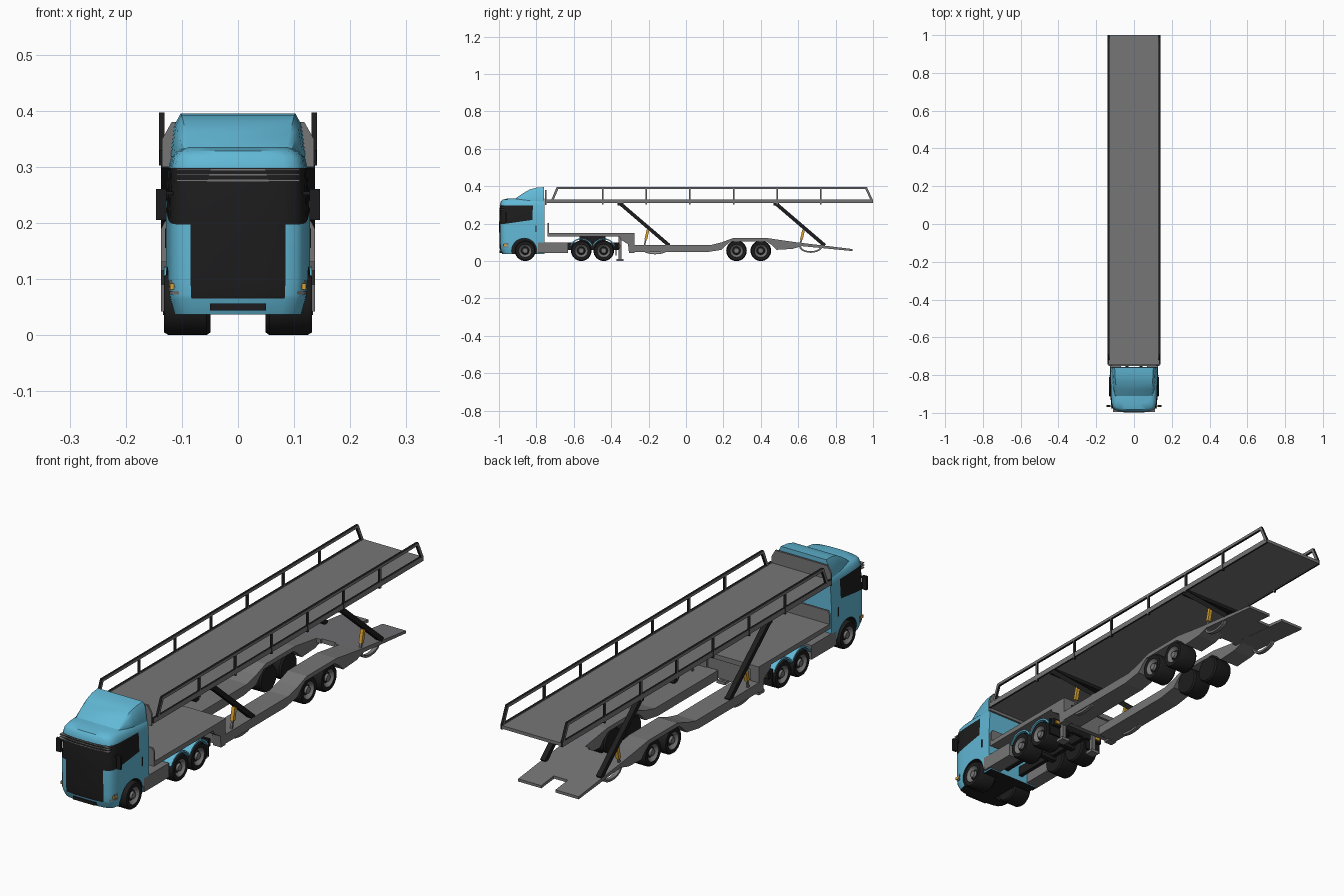
import bpy, bmesh, math

if "Cube" in bpy.data.objects:
    bpy.data.objects.remove(bpy.data.objects["Cube"])


def material(name, rgb):
    m = bpy.data.materials.new(name)
    m.diffuse_color = (*rgb, 1)
    m.use_nodes = True
    m.node_tree.nodes["Principled BSDF"].inputs["Base Color"].default_value = m.diffuse_color
    return m


BLUE = material("cab_blue", (0.12, 0.48, 0.67))
GRAY = material("deck_gray", (0.18, 0.18, 0.185))
DARK = material("black", (0.012, 0.012, 0.013))
AMBER = material("amber", (0.7, 0.36, 0.03))


def finish(name, bm, mats, mirror=False, smooth=False):
    bmesh.ops.remove_doubles(bm, verts=bm.verts, dist=1e-5)
    bmesh.ops.recalc_face_normals(bm, faces=bm.faces)
    me = bpy.data.meshes.new(name)
    bm.to_mesh(me)
    bm.free()
    for m in mats:
        me.materials.append(m)
    ob = bpy.data.objects.new(name, me)
    bpy.context.collection.objects.link(ob)
    if mirror:
        ob.modifiers.new("mirror", 'MIRROR')
    if smooth:
        shade(ob)
    return ob


def shade(ob):
    bpy.ops.object.select_all(action='DESELECT')
    ob.select_set(True)
    bpy.context.view_layer.objects.active = ob
    bpy.ops.object.shade_smooth_by_angle(angle=math.radians(35))


def prism(name, pts, a, b, mat, mirror=False, axis='x'):
    """Extrude a (y,z) profile along x, or an (x,z) profile along y."""
    bm = bmesh.new()
    rows = [[bm.verts.new((t, p, q) if axis == 'x' else (p, t, q)) for p, q in pts] for t in (a, b)]
    n = len(pts)
    bm.faces.new(rows[0])
    bm.faces.new(rows[1])
    for i in range(n):
        j = (i + 1) % n
        bm.faces.new((rows[0][i], rows[0][j], rows[1][j], rows[1][i]))
    return finish(name, bm, [mat], mirror)


def box(name, x, y, z, mat, mirror=False):
    return prism(name, [(y[0], z[0]), (y[1], z[0]), (y[1], z[1]), (y[0], z[1])], x[0], x[1], mat, mirror)


def bar(name, p, q, t, x, mat):
    """Mirrored straight bar between two (y,z) points, t thick."""
    d = math.hypot(q[0] - p[0], q[1] - p[1])
    ny, nz = -(q[1] - p[1]) / d * t / 2, (q[0] - p[0]) / d * t / 2
    return prism(name, [(p[0] + ny, p[1] + nz), (q[0] + ny, q[1] + nz),
                        (q[0] - ny, q[1] - nz), (p[0] - ny, p[1] - nz)], x[0], x[1], mat, True)


def gray_sides(ob):
    """Rails are black with gray faces towards the sides."""
    ob.data.materials.append(GRAY)
    for f in ob.data.polygons:
        f.material_index = 1 if abs(f.normal.x) > .5 else 0


def lathe(name, prof, y, z, mats, idx, mirror=True, n=32):
    """Spin a (radius, x) profile around an axle; idx = material per profile step."""
    bm = bmesh.new()
    rings = [[bm.verts.new((x, y + r * math.cos(2 * math.pi * i / n), z + r * math.sin(2 * math.pi * i / n)))
              for i in range(n)] if r else [bm.verts.new((x, y, z))] * n for r, x in prof]
    for k in range(len(prof) - 1):
        for i in range(n):
            j = (i + 1) % n
            loop = list(dict.fromkeys((rings[k][i], rings[k][j], rings[k + 1][j], rings[k + 1][i])))
            bm.faces.new(loop).material_index = idx[k]
    return finish(name, bm, mats, mirror, True)


def loft(bm, rings):
    loops = [[bm.verts.new(p) for p in r] for r in rings]
    n, quads = len(loops[0]), []
    for k in range(len(loops) - 1):
        for i in range(n):
            j = (i + 1) % n
            quads.append((k, bm.faces.new((loops[k][i], loops[k][j], loops[k + 1][j], loops[k + 1][i]))))
    return quads, bm.faces.new(loops[0]), bm.faces.new(loops[-1])


# cab shell: horizontal outlines stacked upwards (z, depth scale, half width)
half = [(1, -.757), (1, -.80), (.995, -.82), (.985, -.87), (.97, -.92), (.95, -.95), (.91, -.973),
        (.82, -.987), (.66, -.993), (.35, -.998)]
outline = half + [(0, -.999)] + [(-x, y) for x, y in reversed(half)]
levels = [(.037, .93, .118), (.065, .985, .126), (.072, .99, .127), (.098, .995, .128), (.197, 1, .128),
          (.298, .985, .124), (.318, .965, .119), (.328, .93, .11), (.335, .80, .095)]
rings = []
for k, (z, s, w) in enumerate(levels):
    slope = lambda y: .023 * min(1, max(0, (y + .98) / .16)) if k == 4 else 0
    rings.append([(x * w, -.757 + (y + .757) * s, z + slope(y)) for x, y in outline])
bm = bmesh.new()
quads, floor, roof = loft(bm, rings)
floor.material_index = 1
for k, f in quads:
    c = f.calc_center_median()
    if (k == 4 and c.y < -.83) or (1 <= k <= 3 and c.y < -.95 and abs(c.x) < .082):
        f.material_index = 1            # windows and grille
cab = finish("cab", bm, [BLUE, DARK])
arch = lathe("wheel_arch_cutter", [(0, .045), (.067, .045), (.067, .2), (0, .2)], -.865, .055,
             [BLUE, DARK], [1, 1, 1])
arch.hide_render = True
mod = cab.modifiers.new("arches", 'BOOLEAN')
mod.operation, mod.object, mod.solver = 'DIFFERENCE', arch, 'EXACT'
bpy.context.view_layer.objects.active = cab
bpy.ops.object.modifier_apply(modifier="arches")
bpy.data.objects.remove(arch)
shade(cab)

# roof wind deflector
bm = bmesh.new()
loft(bm, [[(-w, y, .315), (-w, y, .328), (-w * .95, y, .328 + (z - .328) * .7), (-w * .86, y, z),
           (w * .86, y, z), (w * .95, y, .328 + (z - .328) * .7), (w, y, .328), (w, y, .315)]
          for y, z, w in [(-.915, .332, .100), (-.875, .360, .108), (-.835, .383, .114),
                          (-.80, .392, .117), (-.76, .395, .119)]])
finish("wind_deflector", bm, [BLUE], smooth=True)

# cab details
box("bumper_slot", (-.05, .05), (-.996, -.96), (.044, .056), DARK)
for z in (.274, .284, .293):
    box("visor_stripe", (-.11, .11), (-.9965, -.955), (z, z + .003), GRAY)
for z0, z1 in ((.072, .079), (.085, .097)):
    prism("lamp_strip", [(.080, -.991), (.105, -.984), (.118, -.970), (.1225, -.950), (.115, -.950), (.08, -.97)],
          z0, z1, GRAY, True)
for ob in [o for o in bpy.data.objects if o.name.startswith("lamp_strip")]:
    for v in ob.data.vertices:          # profile was drawn in plan: turn (height, x, y) into (x, y, height)
        v.co = (v.co.y, v.co.z, v.co.x)
box("indicator", (.114, .121), (-.976, -.96), (.081, .092), AMBER, True)
box("mirror", (.127, .146), (-.968, -.958), (.205, .26), DARK, True)
box("mirror_arm", (.115, .135), (-.965, -.960), (.25, .256), DARK, True)
box("door_handle", (.124, .130), (-.805, -.80), (.155, .19), DARK, True)

# tractor chassis
box("chassis_rail", (.028, .045), (-.96, -.355), (.06, .10), DARK, True)
box("side_tank", (.07, .128), (-.79, -.63), (.042, .10), GRAY, True)
box("coupling_plate", (-.06, .06), (-.57, -.43), (.10, .132), DARK)
box("rear_crossmember", (-.125, .125), (-.368, -.355), (.065, .095), DARK)
box("tail_lamp", (.09, .115), (-.355, -.35), (.073, .087), AMBER, True)
box("mud_flap", (.06, .13), (-.378, -.372), (.03, .10), DARK, True)
box("landing_leg", (.068, .086), (-.362, -.345), (.012, .135), GRAY, True)
box("landing_foot", (.058, .096), (-.372, -.335), (0, .012), GRAY, True)

# wheels: hub, dark dish, rim ring, tyre
tyre = [(0, .130), (.013, .130), (.016, .122), (.022, .118), (.032, .126), (.035, .131), (.050, .132),
        (.055, .124), (.055, .056), (.050, .049), (0, .049)]
for y in (-.86, -.56, -.44, .27, .40):
    lathe("wheel", tyre, y, .055, [DARK, GRAY], [1, 1, 0, 1, 1, 0, 0, 0, 0, 0])
for y in (-.86, -.56, -.44):
    box("axle", (-.06, .06), (y - .01, y + .01), (.045, .065), DARK)
for y in (-.56, -.44):
    arc = [math.radians(25 + 13 * i) for i in range(11)]
    prism("rear_fender", [(y + .067 * math.cos(a), .055 + .067 * math.sin(a)) for a in arc] +
          [(y + .060 * math.cos(a), .055 + .060 * math.sin(a)) for a in reversed(arc)], .06, .132, BLUE, True)

# gooseneck deck above the tractor
box("front_lower_deck", (-.137, .137), (-.74, -.275), (.130, .150), GRAY)
prism("lower_headboard", [(-.137, .13), (.137, .13), (.137, .19), (.13, .203), (-.13, .203), (-.137, .19)],
      -.74, -.732, GRAY, axis='y')
prism("gooseneck_side", [(-.36, .14), (-.35, .115), (-.31, .09), (-.305, .042), (-.275, .042), (-.275, .14)],
      .10, .137, GRAY, True)
box("gooseneck_wall", (-.10, .10), (-.305, -.285), (.05, .135), GRAY)

# wheel tracks and rear ramp
prism("wheel_track", [(-.28, .085), (.13, .085), (.19, .100), (.25, .122), (.44, .122), (.52, .110), (.62, .096),
                      (.62, .080), (.57, .065), (.485, .060), (.46, .085), (.43, .105), (.24, .105),
                      (.215, .085), (.19, .060), (.11, .047), (-.28, .047)], .050, .137, GRAY, True)
ramp = lambda a, b: [(y, .099 - (y - .60) * .12 - t) for y, t in ((a, 0), (b, 0), (b, .011), (a, .018))]
prism("ramp_side", ramp(.58, .89), .032, .137, GRAY, True)
prism("ramp_middle", ramp(.59, .81), -.032, .032, GRAY)

# upper deck with headboard and guard rails
box("upper_deck", (-.134, .134), (-.745, 1.0), (.312, .325), GRAY)
gray_sides(box("deck_side_beam", (.132, .140), (-.745, 1.0), (.309, .330), DARK, True))
prism("upper_headboard", [(-.135, .30), (.135, .30), (.135, .35), (.118, .38), (-.118, .38), (-.135, .35)],
      -.753, -.745, GRAY, axis='y')
gray_sides(box("guard_rail", (.131, .141), (-.69, .967), (.385, .397), DARK, True))
gray_sides(bar("rail_front_end", (-.715, .325), (-.686, .393), .012, (.131, .141), DARK))
gray_sides(bar("rail_rear_end", (.993, .325), (.962, .393), .012, (.131, .141), DARK))
for i in range(6):
    y = -.446 + .2335 * i
    gray_sides(box("rail_post", (.132, .141), (y - .004, y + .004), (.302, .388), DARK, True))

# lifting arms, cylinders and curved brackets
for y, zc, dz in ((0, .056, .020), (.832, .078, .034)):
    bar("lift_arm", (-.355 + y, .31), (-.09 + y, .083), .019, (.116, .137), DARK)
    box("lift_crossbar", (-.137, .137), (-.365 + y, -.335 + y), (.298, .312), DARK)
    bar("cylinder", (-.215 + y, .115), (-.203 + y, .168), .014, (.119, .133), AMBER)
    bar("piston_rod", (-.222 + y, .085), (-.215 + y, .115), .008, (.122, .130), GRAY)
    arc = [math.pi + math.pi * i / 10 for i in range(11)]
    prism("curved_bracket", [(-.165 + y + .062 * math.cos(a), zc + dz * math.sin(a)) for a in arc] +
          [(-.165 + y + .052 * math.cos(a), zc + (dz - .009) * math.sin(a)) for a in reversed(arc)],
          .118, .134, GRAY, True)
